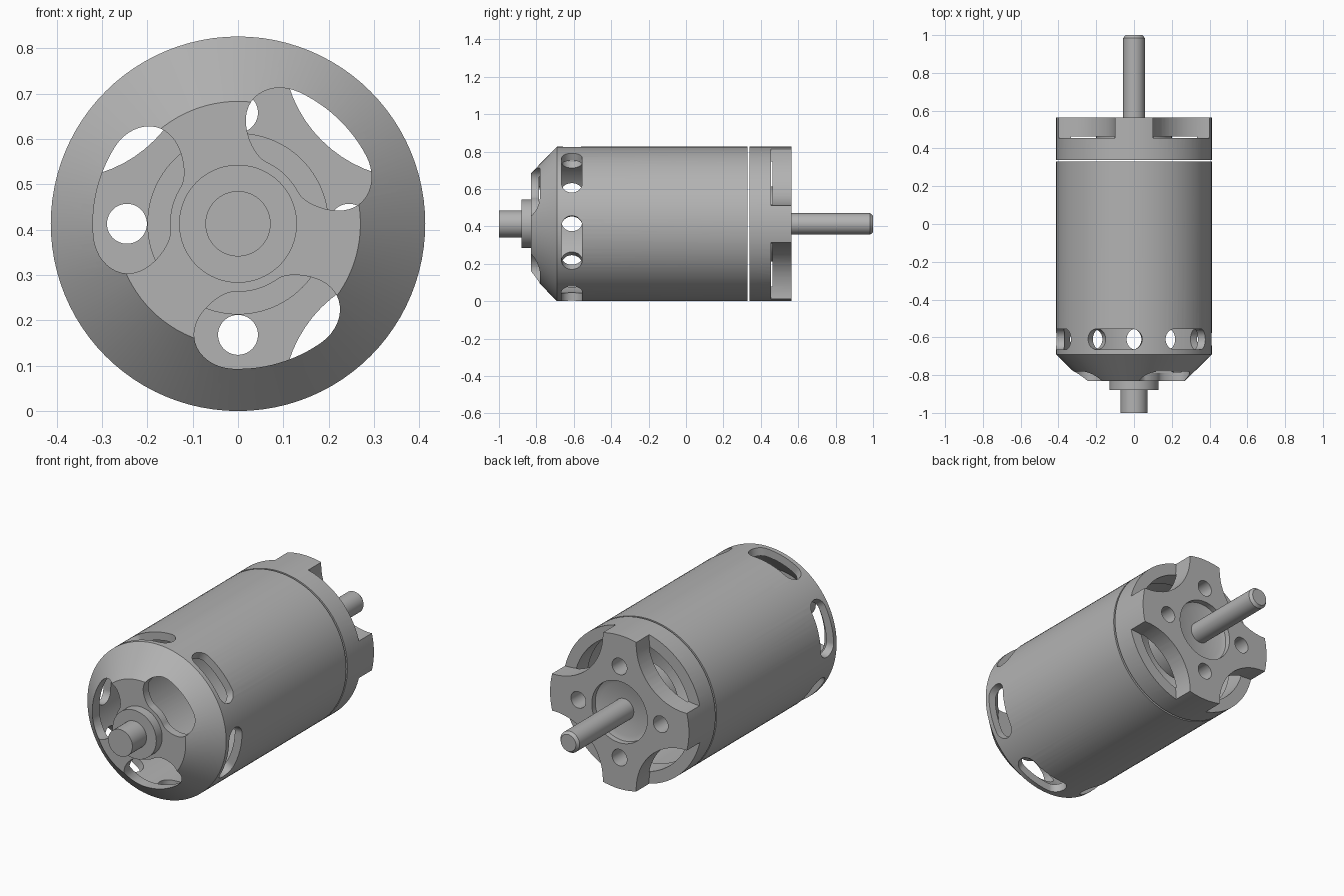
import bpy, bmesh
from math import sin, cos, pi, radians, sqrt
from mathutils import Vector

if "Cube" in bpy.data.objects:
    bpy.data.objects.remove(bpy.data.objects["Cube"], do_unlink=True)

R = 0.413          # body radius, also the height of the axis
FRONT = -0.83      # front face of the can
SEAM = 0.33        # rear edge of the can
BACK = 0.565       # rear face of the mount

metal = bpy.data.materials.new("grey metal")
metal.use_nodes = True
grey = (0.45, 0.45, 0.45, 1)
metal.diffuse_color = grey
metal.node_tree.nodes["Principled BSDF"].inputs["Base Color"].default_value = grey


def polar(r, a, y):
    """Point at radius r and angle a around the lengthwise axis."""
    return Vector((r * cos(a), y, R + r * sin(a)))


def finish(name, bm):
    bmesh.ops.remove_doubles(bm, verts=bm.verts, dist=1e-5)
    bmesh.ops.recalc_face_normals(bm, faces=bm.faces)
    mesh = bpy.data.meshes.new(name)
    bm.to_mesh(mesh)
    bm.free()
    mesh.materials.append(metal)
    obj = bpy.data.objects.new(name, mesh)
    bpy.context.collection.objects.link(obj)
    return obj


def add_lathe(bm, profile, offset=Vector(), steps=96):
    """Revolve a closed (radius, y) profile around the lengthwise axis."""
    rings = [[bm.verts.new(polar(r, 2 * pi * i / steps, y) + offset)
              for i in range(steps)] for r, y in profile]
    for k, ring in enumerate(rings):
        nxt = rings[(k + 1) % len(rings)]
        if profile[k][0] == 0 and profile[(k + 1) % len(rings)][0] == 0:
            continue
        for i in range(steps):
            j = (i + 1) % steps
            bm.faces.new((ring[i], ring[j], nxt[j], nxt[i]))


def lathe(name, profile):
    bm = bmesh.new()
    add_lathe(bm, profile)
    return finish(name, bm)


def add_rod(bm, r, y0, y1, offset):
    add_lathe(bm, [(0, y0), (r, y0), (r, y1), (0, y1)], offset, 64)


def stadium(half, r, n=12):
    """(along, half width) stations of a slot with round ends."""
    caps = [(r * cos(t), r * sin(t))
            for t in (pi / 2 * (i + 0.3) / (n + 0.3) for i in range(n + 1))]
    mid = [(half * (1 - 2 * i / n), r) for i in range(1, n)]
    return ([(half + d, h) for d, h in caps] + mid
            + [(-half - d, h) for d, h in reversed(caps)])


def add_sweep(bm, sections):
    """Skin a list of four-point sections into a closed block."""
    rows = [[bm.verts.new(p) for p in s] for s in sections]
    for a, b in zip(rows, rows[1:]):
        for i in range(4):
            j = (i + 1) % 4
            bm.faces.new((a[i], a[j], b[j], b[i]))
    bm.faces.new(rows[0])
    bm.faces.new(rows[-1])


def cut(target, bm):
    """Subtract the cutter mesh and drop the cutter."""
    cutter = finish("cutter", bm)
    cutter.hide_render = True
    mod = target.modifiers.new("cut", "BOOLEAN")
    mod.operation = "DIFFERENCE"
    mod.solver = "EXACT"
    mod.object = cutter
    bpy.context.view_layer.objects.active = target
    bpy.ops.object.modifier_apply(modifier=mod.name)
    bpy.data.objects.remove(cutter, do_unlink=True)


# Hollow can with a conical nose
can = lathe("can", [(0, FRONT), (0.27, FRONT), (R, -0.69), (R, SEAM),
                    (0.37, SEAM), (0.37, -0.675), (0.25, -0.785), (0, -0.785)])

# Curved vents through the nose
vents = bmesh.new()
for k in range(3):
    mid, rad = radians(-73.5 + 120 * k), 0.235
    add_sweep(vents, [[polar(rad - h, mid + s / rad, -0.95),
                       polar(rad + h, mid + s / rad, -0.95),
                       polar(rad + h, mid + s / rad, -0.6),
                       polar(rad - h, mid + s / rad, -0.6)]
                      for s, h in stadium(0.076, 0.085)])
cut(can, vents)

# Round-ended slots around the side
slots = bmesh.new()
for k in range(6):
    mid = radians(45 + 60 * k)
    add_sweep(slots, [[polar(0.32, mid + s / R, -0.61 - h),
                       polar(0.48, mid + s / R, -0.61 - h),
                       polar(0.48, mid + s / R, -0.61 + h),
                       polar(0.32, mid + s / R, -0.61 + h)]
                      for s, h in stadium(0.097, 0.055)])
cut(can, slots)

# Nose hub and stub
lathe("front_hub", [(0, -0.88), (0.13, -0.88), (0.13, FRONT + 0.01), (0, FRONT + 0.01)])
lathe("front_stub", [(0, -1), (0.072, -1), (0.072, -0.87), (0, -0.87)])

# Rear mount: rim, plate, inner boss and bearing recess
mount = lathe("rear_mount", [
    (0, 0.345), (0.2, 0.345), (0.2, 0.462), (0.35, 0.462), (0.35, 0.34), (R, 0.34),
    (R, BACK), (0.165, BACK), (0.165, 0.535), (0.14, 0.525), (0, 0.525)])

# Four scallops between the arms and four screw holes in the arms
scallops, holes = bmesh.new(), bmesh.new()
for k in range(4):
    a = pi / 2 * k
    diagonal = a + pi / 4
    d = 0.39 * sqrt(2)
    add_rod(scallops, 0.291, 0.455, 0.7, Vector((d * cos(diagonal), 0, d * sin(diagonal))))
    add_rod(holes, 0.044, 0.3, 0.7, Vector((0.245 * cos(a), 0, 0.245 * sin(a))))
cut(mount, scallops)
cut(mount, holes)

# Output shaft with a chamfered tip
lathe("output_shaft", [(0, 0.5), (0.057, 0.5), (0.057, 0.985), (0.045, 1), (0, 1)])

# Smooth curved walls, keep machined edges sharp
for obj in bpy.context.collection.objects:
    obj.select_set(obj.type == "MESH")
bpy.context.view_layer.objects.active = can
bpy.ops.object.shade_smooth_by_angle(angle=radians(25))
